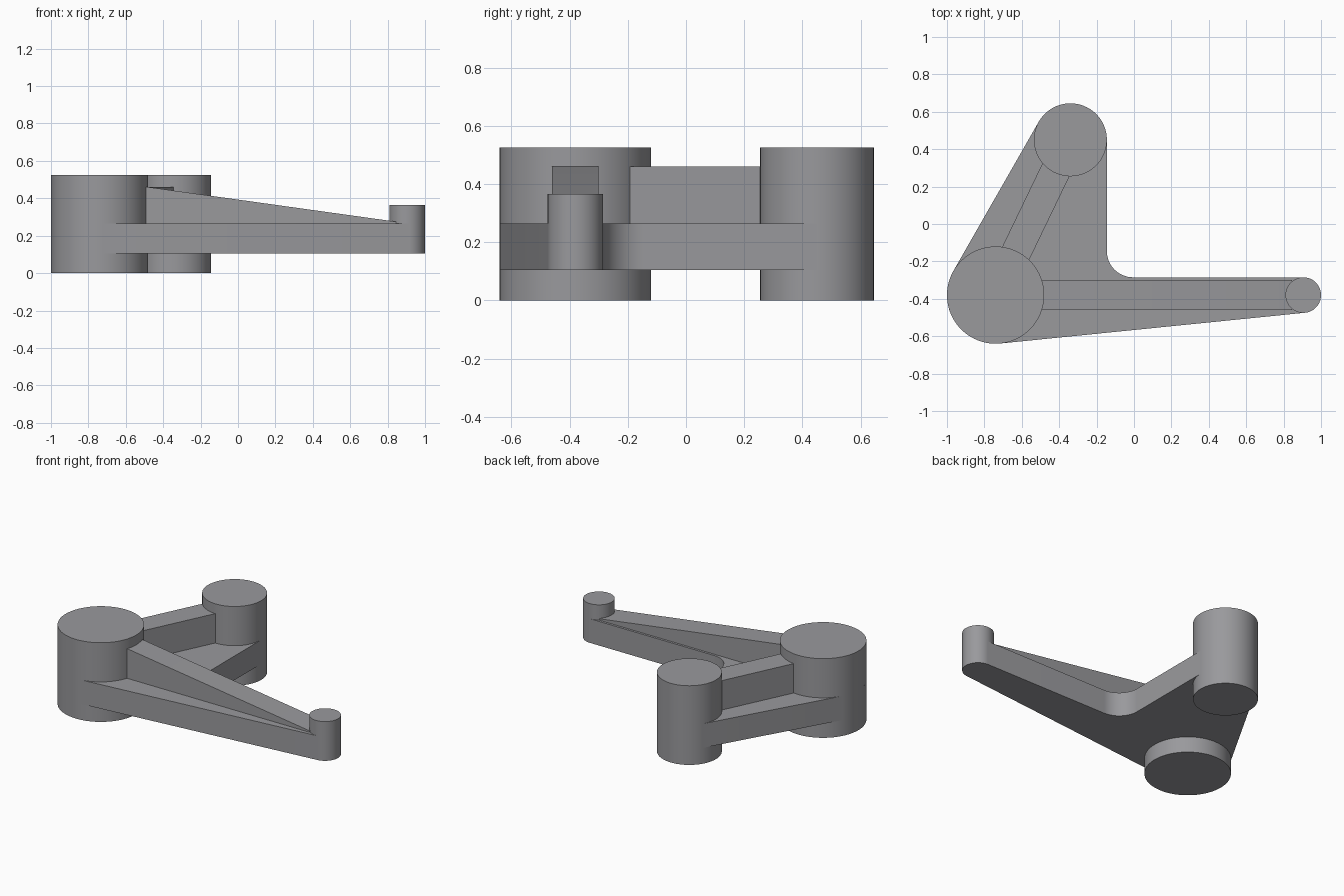
import bpy, bmesh, math
from mathutils import Vector

if "Cube" in bpy.data.objects:
    bpy.data.objects.remove(bpy.data.objects["Cube"])

grey = bpy.data.materials.new("cast grey")
grey.diffuse_color = (0.32, 0.32, 0.335, 1)
grey.use_nodes = True
grey.node_tree.nodes["Principled BSDF"].inputs["Base Color"].default_value = grey.diffuse_color

# Boss centres and radii
BIG, BIG_R = Vector((-0.74, -0.38)), 0.26
MID, MID_R = Vector((-0.34, 0.45)), 0.195
TIP, TIP_R = Vector((0.905, -0.38)), 0.095


def finish(bm, name):
    bmesh.ops.recalc_face_normals(bm, faces=bm.faces)
    mesh = bpy.data.meshes.new(name)
    bm.to_mesh(mesh)
    bm.free()
    obj = bpy.data.objects.new(name, mesh)
    bpy.context.collection.objects.link(obj)
    mesh.materials.append(grey)
    bpy.ops.object.select_all(action='DESELECT')
    obj.select_set(True)
    bpy.context.view_layer.objects.active = obj
    bpy.ops.object.shade_smooth_by_angle(angle=math.radians(30))
    return obj


def extrude(name, outline, shift):
    """Solid from a closed 3D outline moved along a vector."""
    bm = bmesh.new()
    face = bm.faces.new([bm.verts.new(p) for p in outline])
    top = bmesh.ops.extrude_face_region(bm, geom=[face])["geom"]
    bmesh.ops.translate(bm, vec=shift,
                        verts=[v for v in top if isinstance(v, bmesh.types.BMVert)])
    if face.is_valid and not any(len(e.link_faces) == 1 for e in face.edges):
        pass
    else:
        bm.faces.new([v for v in face.verts]) if not face.is_valid else None
    return finish(bm, name)


def arc(c, r, a0, a1, n):
    return [Vector((c[0] + r * math.cos(a0 + (a1 - a0) * i / n),
                    c[1] + r * math.sin(a0 + (a1 - a0) * i / n))) for i in range(n + 1)]


def tangent_angle(c0, r0, c1, r1):
    """Normal angle of the outer tangent on the right of c0 -> c1."""
    d = c1 - c0
    return math.atan2(d.y, d.x) - math.acos((r0 - r1) / d.length)


def boss(name, c, r, z0, z1):
    ring = arc(c, r, 0, 2 * math.pi, 96)[:-1]
    extrude(name, [(p.x, p.y, z0) for p in ring], Vector((0, 0, z1 - z0)))


# Three round bosses
boss("main_boss", BIG, BIG_R, 0, 0.525)
boss("rear_boss", MID, MID_R, 0, 0.525)
boss("tip_boss", TIP, TIP_R, 0.105, 0.365)

# L-shaped web wrapped around the bosses, with a filleted inner corner
front = tangent_angle(BIG, BIG_R, TIP, TIP_R)
left = tangent_angle(MID, MID_R, BIG, BIG_R) % (2 * math.pi)
inner_x, inner_y, fillet = MID.x + MID_R, TIP.y + TIP_R, 0.14
outline = (arc(TIP, TIP_R, front, math.pi / 2, 24)
           + arc((inner_x + fillet, inner_y + fillet), fillet,
                 1.5 * math.pi, math.pi, 16)
           + arc(MID, MID_R, 0, left, 24)
           + arc(BIG, BIG_R, left, front + 2 * math.pi, 24))
extrude("web_plate", [(p.x, p.y, 0.105) for p in outline], Vector((0, 0, 0.16)))

# Tapered rib along the long arm
half = 0.08
profile = [(-0.74, 0.2), (0.845, 0.2), (0.845, 0.275), (-0.48, 0.46), (-0.74, 0.46)]
extrude("long_rib", [(x, TIP.y - half, z) for x, z in profile], Vector((0, 2 * half, 0)))

# Level rib joining the main and rear bosses
along = (MID - BIG).normalized()
side = Vector((along.y, -along.x)) * half
corners = [BIG + side, MID + side, MID - side, BIG - side]
extrude("short_rib", [(p.x, p.y, 0.2) for p in corners], Vector((0, 0, 0.26)))
